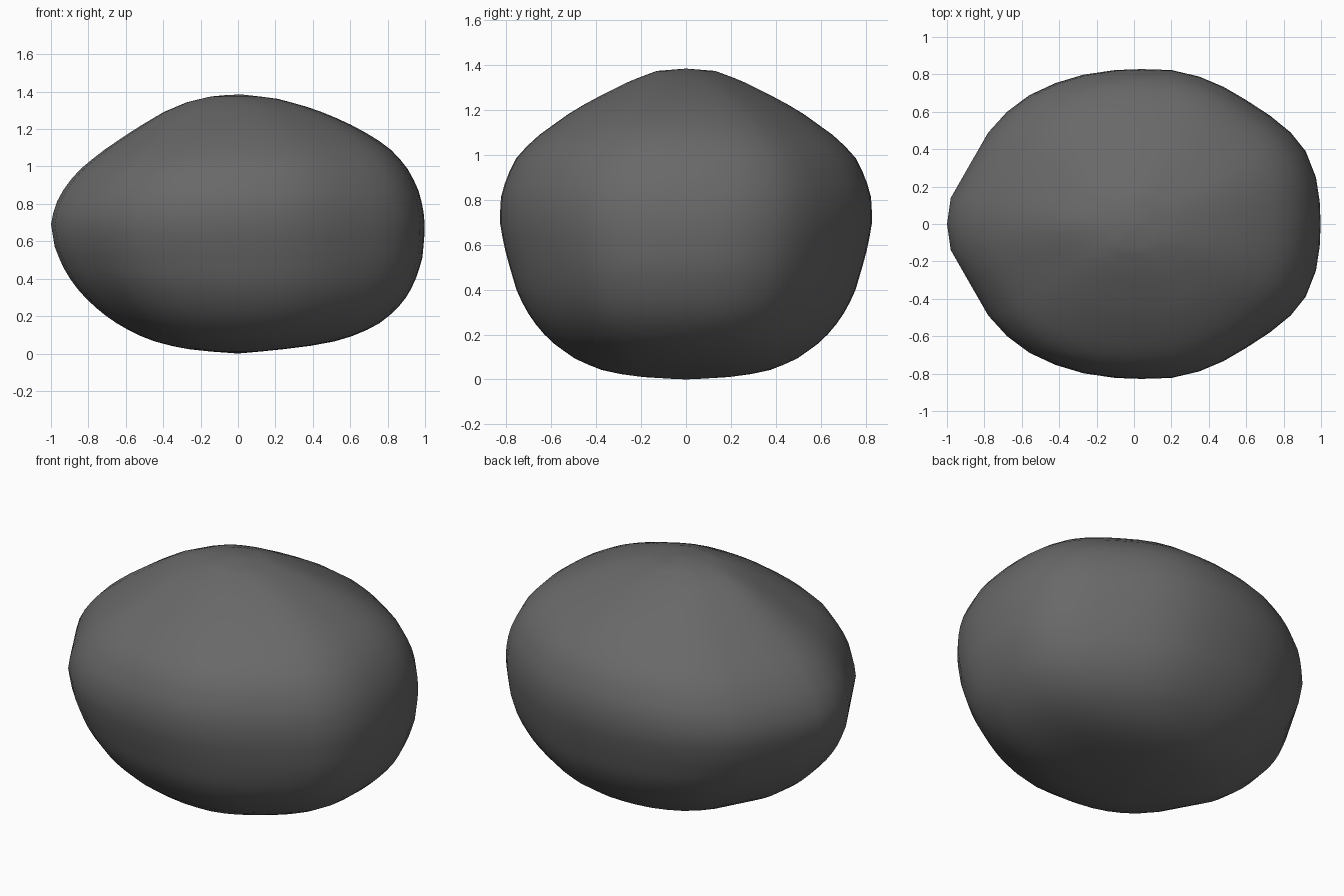
import bpy, bmesh, math

if "Cube" in bpy.data.objects:
    bpy.data.objects.remove(bpy.data.objects["Cube"])

# Profiles read as (height, distance from centre line)
LEFT = [(0, 0), (.01, -.14), (.025, -.28), (.055, -.42), (.105, -.55), (.18, -.68), (.27, -.79),
        (.37, -.88), (.47, -.94), (.57, -.98), (.69, -1), (.79, -.98), (.9, -.92), (1, -.83),
        (1.1, -.7), (1.2, -.55), (1.29, -.4), (1.345, -.27), (1.38, -.12), (1.385, .02)]
RIGHT = [(0, 0), (.015, .17), (.035, .35), (.06, .5), (.105, .65), (.175, .78), (.27, .88),
         (.37, .94), (.5, .985), (.67, 1), (.78, .99), (.89, .96), (1, .9), (1.08, .83),
         (1.155, .73), (1.225, .6), (1.28, .48), (1.325, .35), (1.365, .2), (1.385, .02)]
SIDE = [(0, 0), (.005, .12), (.015, .25), (.045, .39), (.095, .5), (.175, .61), (.27, .69),
        (.38, .75), (.55, .8), (.68, .828), (.8, .828), (.9, .8), (1, .75), (1.085, .66),
        (1.2, .5), (1.27, .37), (1.33, .25), (1.375, .13), (1.385, 0)]
# Half outline seen from above, right to left
PLAN = [(1, 0), (.995, .12), (.975, .25), (.92, .39), (.84, .49), (.73, .58), (.6, .665),
        (.48, .735), (.35, .79), (.2, .825), (.04, .83), (-.1, .825), (-.27, .8), (-.42, .755),
        (-.56, .69), (-.68, .6), (-.78, .49), (-.9, .28), (-.98, .14), (-1, 0)]
TOP = 1.385


def sample(table, z):
    for (z0, v0), (z1, v1) in zip(table, table[1:]):
        if z <= z1:
            return v0 + (v1 - v0) * (z - z0) / (z1 - z0)
    return table[-1][1]


# Full outline, mirrored across y
outline = PLAN + [(x, -y) for x, y in PLAN[-2:0:-1]]
n = len(outline)
levels = 36

# Boulder: stacked outlines fitted to the profiles
bm = bmesh.new()
rings = []
for i in range(1, levels):
    z = TOP / 2 * (1 - math.cos(math.pi * i / levels))
    lo, hi, half = sample(LEFT, z), sample(RIGHT, z), sample(SIDE, z) / .83
    rings.append([bm.verts.new((lo + (hi - lo) * (x + 1) / 2, y * half, z)) for x, y in outline])
for a, b in zip(rings, rings[1:]):
    for j in range(n):
        k = (j + 1) % n
        bm.faces.new((a[j], a[k], b[k], b[j]))
bottom = bm.verts.new((0, 0, 0))
peak = bm.verts.new((.02, 0, TOP))
for j in range(n):
    k = (j + 1) % n
    bm.faces.new((bottom, rings[0][k], rings[0][j]))
    bm.faces.new((peak, rings[-1][j], rings[-1][k]))
bmesh.ops.recalc_face_normals(bm, faces=bm.faces)
for f in bm.faces:
    f.smooth = True
mesh = bpy.data.meshes.new("boulder")
bm.to_mesh(mesh)
bm.free()
boulder = bpy.data.objects.new("boulder", mesh)
bpy.context.collection.objects.link(boulder)

# Stone colour
stone = bpy.data.materials.new("dark grey stone")
stone.diffuse_color = (.14, .14, .14, 1)
stone.use_nodes = True
stone.node_tree.nodes["Principled BSDF"].inputs["Base Color"].default_value = stone.diffuse_color
mesh.materials.append(stone)
